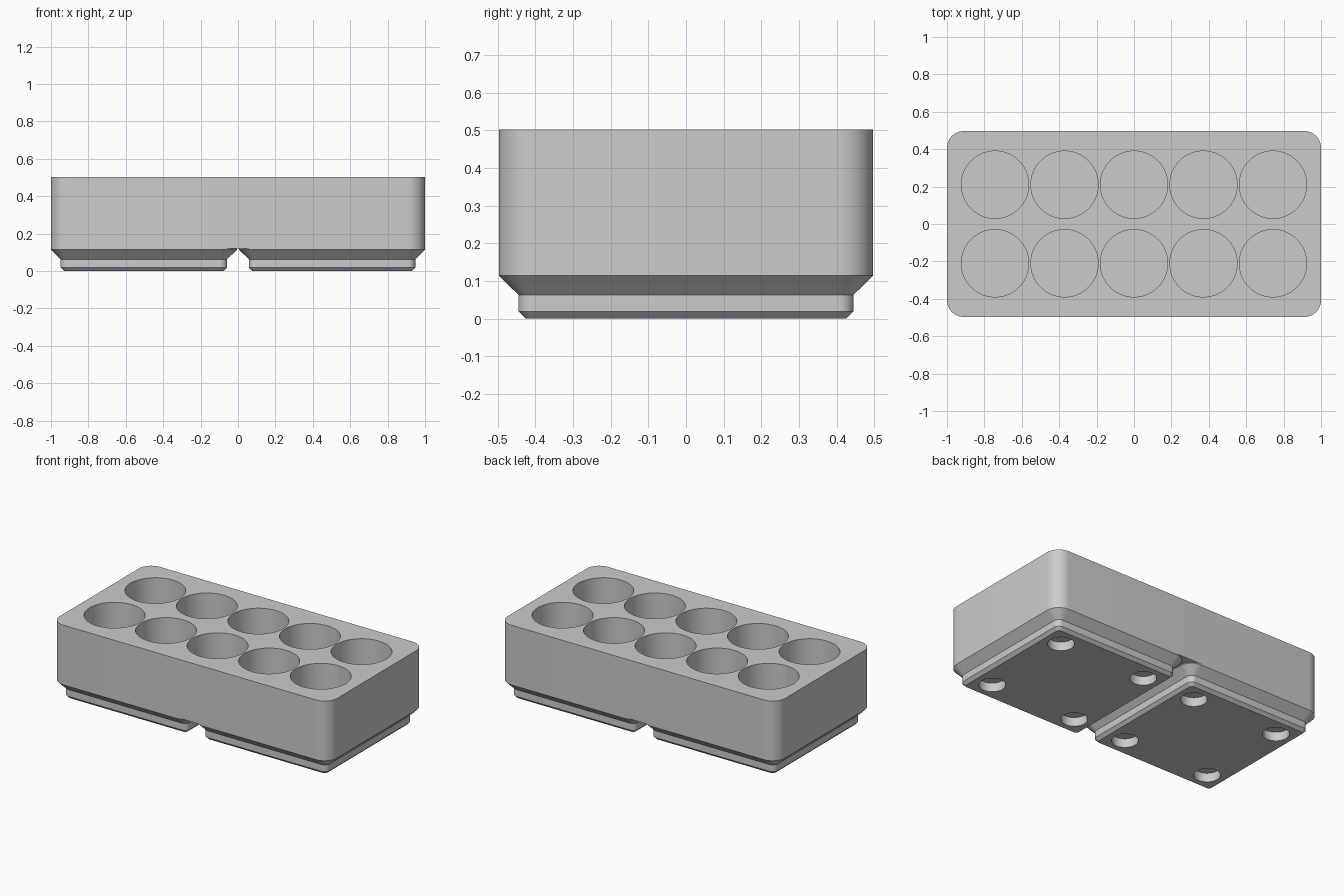
import bpy, bmesh, math

cube = bpy.data.objects.get("Cube")
if cube:
    bpy.data.objects.remove(cube, do_unlink=True)

grey = bpy.data.materials.new("plain grey")
grey.use_nodes = True
COLOUR = (0.6, 0.6, 0.6, 1)
grey.diffuse_color = COLOUR
grey.node_tree.nodes["Principled BSDF"].inputs["Base Color"].default_value = COLOUR


def rounded_rect(hx, hy, r, z, steps=12):
    """Outline of a rounded rectangle, anticlockwise."""
    pts = []
    for k, (sx, sy) in enumerate(((1, 1), (-1, 1), (-1, -1), (1, -1))):
        for i in range(steps + 1):
            a = math.pi / 2 * (k + i / steps)
            pts.append((sx * (hx - r) + r * math.cos(a),
                        sy * (hy - r) + r * math.sin(a), z))
    return pts


def loft(name, sections, x=0):
    """Closed solid through a stack of (half x, half y, radius, z) sections."""
    bm = bmesh.new()
    rings = [[bm.verts.new(p) for p in rounded_rect(*s)] for s in sections]
    n = len(rings[0])
    for low, high in zip(rings, rings[1:]):
        for i in range(n):
            j = (i + 1) % n
            bm.faces.new((low[i], low[j], high[j], high[i]))
    bm.faces.new(rings[0][::-1])
    bm.faces.new(rings[-1])
    mesh = bpy.data.meshes.new(name)
    bm.to_mesh(mesh)
    bm.free()
    mesh.materials.append(grey)
    obj = bpy.data.objects.new(name, mesh)
    obj.location.x = x
    bpy.context.collection.objects.link(obj)
    return obj


def drill(obj, centres, radius, z0, z1):
    """Cut round holes into a solid, then shade it."""
    bm = bmesh.new()
    for x, y in centres:
        made = bmesh.ops.create_cone(bm, cap_ends=True, segments=64, radius1=radius,
                                     radius2=radius, depth=z1 - z0)
        bmesh.ops.translate(bm, verts=made["verts"], vec=(x, y, (z0 + z1) / 2))
    mesh = bpy.data.meshes.new("cutter")
    bm.to_mesh(mesh)
    bm.free()
    mesh.materials.append(grey)
    cutter = bpy.data.objects.new("cutter", mesh)
    cutter.hide_render = True
    bpy.context.collection.objects.link(cutter)
    mod = obj.modifiers.new("holes", 'BOOLEAN')
    mod.operation, mod.solver, mod.object = 'DIFFERENCE', 'EXACT', cutter
    bpy.ops.object.select_all(action='DESELECT')
    bpy.context.view_layer.objects.active = obj
    obj.select_set(True)
    bpy.ops.object.modifier_apply(modifier=mod.name)
    bpy.data.objects.remove(cutter, do_unlink=True)
    bpy.ops.object.shade_smooth_by_angle(angle=math.radians(30))


# Main block with two rows of five round pockets
body = loft("body", [(1, 0.497, 0.09, 0.12), (1, 0.497, 0.09, 0.503)])
pockets = [((i - 2) * 0.3715, y) for i in range(5) for y in (-0.21, 0.21)]
drill(body, pockets, 0.18, 0.168, 0.6)

# Stepped feet with four shallow holes underneath each
FOOT = [(0.426, 0.426, 0.019, 0), (0.445, 0.445, 0.038, 0.019),
        (0.445, 0.445, 0.038, 0.063), (0.497, 0.497, 0.09, 0.114),
        (0.497, 0.497, 0.09, 0.12)]
for side, x in (("left", 0.503), ("right", -0.503)):
    foot = loft(side + "_foot", FOOT, x)
    drill(foot, [(x + a, b) for a in (-0.311, 0.311) for b in (-0.311, 0.311)],
          0.078, -0.1, 0.0575)
